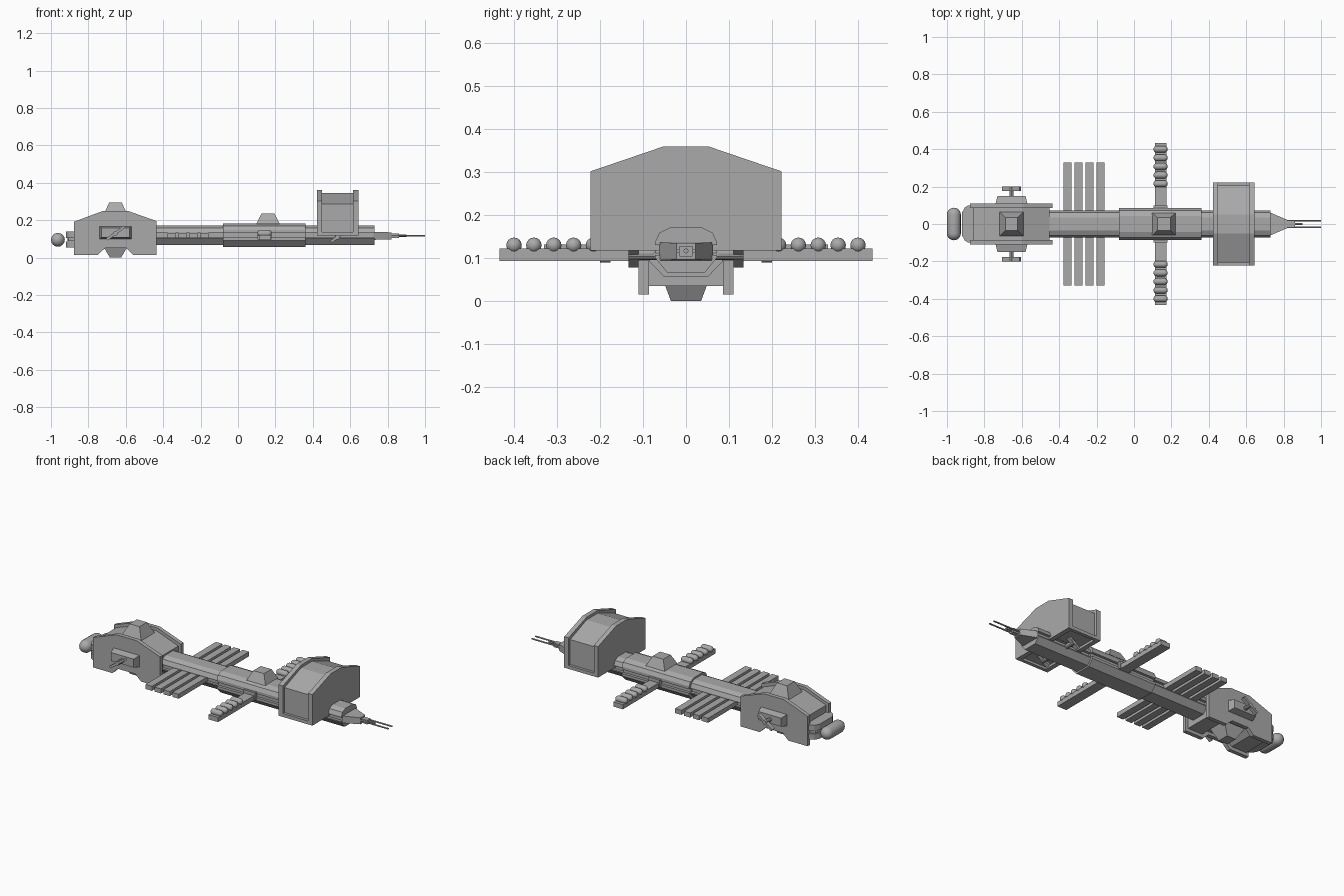
import bpy, bmesh, math
from mathutils import Matrix, Vector

cube = bpy.data.objects.get("Cube")
if cube:
    bpy.data.objects.remove(cube)

grey = bpy.data.materials.new("hull_grey")
grey.use_nodes = True
grey.diffuse_color = (0.4, 0.4, 0.4, 1)
grey.node_tree.nodes["Principled BSDF"].inputs["Base Color"].default_value = (0.4, 0.4, 0.4, 1)


def finish(name, bm, smooth=False):
    bmesh.ops.recalc_face_normals(bm, faces=bm.faces)
    mesh = bpy.data.meshes.new(name)
    bm.to_mesh(mesh)
    bm.free()
    mesh.materials.append(grey)
    ob = bpy.data.objects.new(name, mesh)
    bpy.context.collection.objects.link(ob)
    if smooth:
        bpy.ops.object.select_all(action='DESELECT')
        ob.select_set(True)
        bpy.context.view_layer.objects.active = ob
        bpy.ops.object.shade_smooth_by_angle(angle=math.radians(35))
    return ob


def prism(name, outline, axis, a, b):
    """Extrude a 2D outline along x (outline is y,z) or y (outline is x,z)."""
    bm = bmesh.new()
    place = (lambda p: (a, *p)) if axis == 'x' else (lambda p: (p[0], a, p[1]))
    face = bm.faces.new([bm.verts.new(place(p)) for p in outline])
    ext = bmesh.ops.extrude_face_region(bm, geom=[face])
    move = Vector((b - a, 0, 0)) if axis == 'x' else Vector((0, b - a, 0))
    bmesh.ops.translate(bm, vec=move, verts=[v for v in ext["geom"] if isinstance(v, bmesh.types.BMVert)])
    return finish(name, bm)


def box(name, center, size, rot=Matrix()):
    bm = bmesh.new()
    m = Matrix.Translation(center) @ rot @ Matrix.Diagonal((*size, 1))
    bmesh.ops.create_cube(bm, size=1, matrix=m)
    return finish(name, bm)


def frustum(name, center, axis, base, top, height):
    """Rectangular base tapering to a rectangular top, pointing along axis."""
    bm = bmesh.new()
    bmesh.ops.create_cube(bm, size=1)
    for v in bm.verts:
        s = top if v.co.z > 0 else base
        v.co = Vector((v.co.x * s[0], v.co.y * s[1], (v.co.z + 0.5) * height))
    rot = {'+z': Matrix(), '-z': Matrix.Rotation(math.pi, 4, 'X'),
           '+y': Matrix.Rotation(-math.pi / 2, 4, 'X'), '-y': Matrix.Rotation(math.pi / 2, 4, 'X'),
           '+x': Matrix.Rotation(math.pi / 2, 4, 'Y')}[axis]
    bm.transform(Matrix.Translation(center) @ rot)
    return finish(name, bm)


def rod(name, start, end, r, sides=10, r2=None):
    a, b = Vector(start), Vector(end)
    bm = bmesh.new()
    m = Matrix.Translation((a + b) / 2) @ (b - a).to_track_quat('Z', 'Y').to_matrix().to_4x4()
    bmesh.ops.create_cone(bm, cap_ends=True, segments=sides, radius1=r, radius2=r if r2 is None else r2,
                          depth=(b - a).length, matrix=m)
    return finish(name, bm, True)


def capsule(name, center, axis, half, r):
    """Sphere split at its equator and stretched along an axis."""
    bm = bmesh.new()
    bmesh.ops.create_uvsphere(bm, u_segments=16, v_segments=12, radius=r)
    eq = [f for f in bm.faces if f.calc_center_median().z > 0]
    ext = bmesh.ops.extrude_face_region(bm, geom=eq)
    bmesh.ops.delete(bm, geom=eq, context='FACES')
    up = {v for v in ext["geom"] if isinstance(v, bmesh.types.BMVert)}
    for v in bm.verts:
        v.co.z += (half - r) * (1 if v in up else -1)
    bm.transform(Matrix.Translation(center) @ Matrix.Rotation(math.pi / 2, 4, 'Y' if axis == 'x' else 'X'))
    return finish(name, bm, True)


def mirrored(half):
    return half + [(-y, z) for y, z in reversed(half)]


# Long hull with a groove along each side
def hull(name, a, b, w, top, bottom):
    half = [(w * .5, top), (w * .86, top - .013), (w, top - .035), (w, .131), (w - .016, .131),
            (w - .016, .107), (w, .107), (w, bottom + .035), (w * .6, bottom)]
    prism(name, mirrored(half), 'x', a, b)


hull("rear_hull", -.46, -.08, .072, .172, .066)
hull("middle_hull", -.08, .362, .085, .182, .057)
hull("front_hull", .362, .73, .072, .172, .066)

# Rear engine block: notched side plates around a recessed core
plate = [(-.876, .015), (-.876, .192), (-.72, .25), (-.59, .25), (-.435, .195), (-.435, .015),
         (-.56, .015), (-.597, .05), (-.712, .05), (-.748, .015)]
core = [(-.86, .035), (-.86, .18), (-.715, .232), (-.595, .232), (-.452, .18), (-.452, .035),
        (-.55, .035), (-.587, .068), (-.722, .068), (-.758, .035)]
prism("engine_block_core", core, 'y', -.09, .09)
for s in (-1, 1):
    prism("engine_block_side", plate, 'y', s * .086, s * .11)

# Rear drive: layered half-round mount and a cross capsule
for i, (z, h, r) in enumerate([(.122, .034, .1), (.097, .018, .09), (.07, .034, .1)]):
    half = [(-.92 if r > .095 else -.912, r * .6), (-.905, r * .88), (-.885, r)]
    pts = [(-.85, r)] + half[::-1] + [(x, -y) for x, y in half] + [(-.85, -r)]
    bm = bmesh.new()
    f = bm.faces.new([bm.verts.new((x, y, z - h / 2)) for x, y in pts])
    ext = bmesh.ops.extrude_face_region(bm, geom=[f])
    bmesh.ops.translate(bm, vec=(0, 0, h), verts=[v for v in ext["geom"] if isinstance(v, bmesh.types.BMVert)])
    finish("drive_mount", bm)
capsule("drive_capsule", (-.963, 0, .095), 'y', .087, .037)

# Tapered turrets above and below
frustum("rear_top_turret", (-.655, 0, .228), '+z', (.13, .13), (.066, .07), .067)
frustum("rear_bottom_turret", (-.655, 0, .068), '-z', (.14, .12), (.06, .07), .068)
frustum("middle_turret", (.16, 0, .18), '+z', (.125, .12), (.07, .07), .055)


# Side guns with a tilted crossbar
def gun(name, x, y0, y1, z, length, s):
    rod(name + "_post", (x, s * y0, z), (x, s * y1, z), .012)
    box(name + "_crossbar", (x, s * (y1 - .012), z), (length, .024, .014), Matrix.Rotation(math.radians(-36), 4, 'Y'))


for s in (-1, 1):
    d = '+y' if s > 0 else '-y'
    frustum("rear_gun_base", (-.655, s * .108, .133), d, (.17, .069), (.15, .05), .042)
    gun("rear_gun", -.655, .145, .2, .13, .115, s)
    gun("front_gun", .53, .06, .134, .108, .08, s)
    capsule("front_gun_pod", (.53, s * .1, .112), 'y', .034, .013)

# Radiator bars
for i in range(4):
    box("radiator_bar", (-.355 + i * .0585, 0, .118), (.042, .66, .027))

# Cross arm carrying rows of tanks
box("cross_arm", (.142, 0, .108), (.062, .868, .028))
for s in (-1, 1):
    for i in range(5):
        capsule("arm_tank", (.142, s * (.4 - i * .0462), .13), 'x', .038, .018)
    box("arm_collar", (.142, s * .088, .118), (.075, .02, .045))


# Large forward housing: two end plates around a recessed body
def housing(name, a, b, inset):
    half = [(.052, .36 - inset), (.222 - inset, .302 - inset), (.222 - inset, .118 + inset * .9)]
    prism(name, mirrored(half), 'x', a, b)


housing("housing_body", .44, .625, .016)
housing("housing_rear_plate", .422, .45, 0)
housing("housing_front_plate", .616, .644, 0)
for s in (-1, 1):
    box("housing_lower_rail", (.533, s * .212, .128), (.18, .02, .02))

# Tapered nose and prongs
frustum("nose", (.725, 0, .116), '+x', (.042, .125), (.038, .044), .095)
box("nose_tip", (.835, 0, .116), (.05, .03, .024))
for y in (-.018, .018):
    rod("nose_prong", (.8, y, .117), (1, y, .117), .0045, 8)
rod("center_prong", (.84, 0, .117), (.9, 0, .117), .006, 8)
